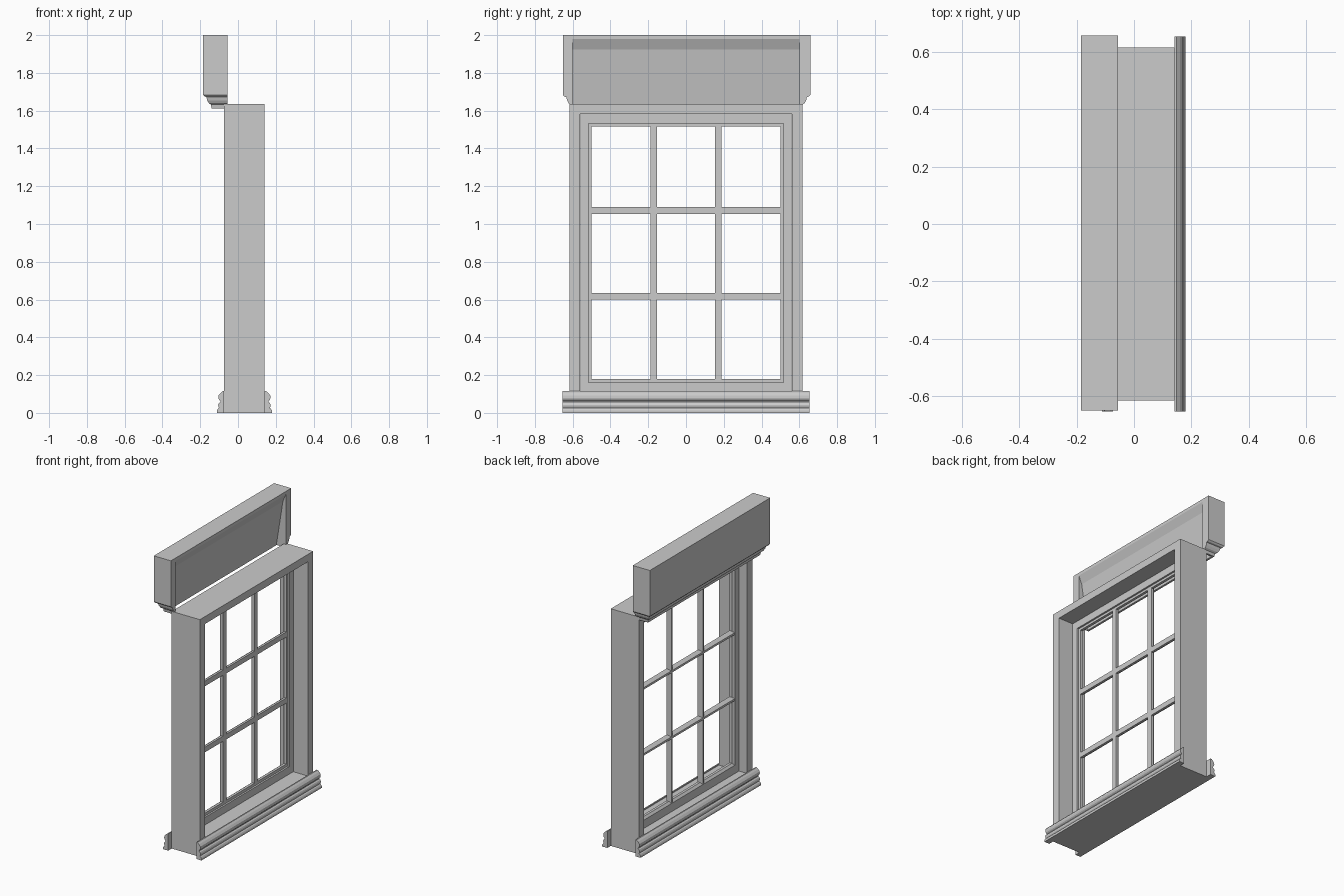
import bpy, bmesh

if "Cube" in bpy.data.objects:
    bpy.data.objects.remove(bpy.data.objects["Cube"])


def finish(name, bm):
    bmesh.ops.recalc_face_normals(bm, faces=bm.faces)
    me = bpy.data.meshes.new(name)
    bm.to_mesh(me)
    bm.free()
    ob = bpy.data.objects.new(name, me)
    bpy.context.collection.objects.link(ob)
    return ob


def prism(name, a, b):
    """Solid between two matching outlines."""
    bm = bmesh.new()
    va = [bm.verts.new(p) for p in a]
    vb = [bm.verts.new(p) for p in b]
    bm.faces.new(va)
    bm.faces.new(vb[::-1])
    n = len(va)
    for i in range(n):
        j = (i + 1) % n
        bm.faces.new((va[i], va[j], vb[j], vb[i]))
    return finish(name, bm)


def extrude_y(name, profile, y):
    return prism(name, [(x, -y, z) for x, z in profile], [(x, y, z) for x, z in profile])


def ring(name, section):
    """Rectangular frame; each section point is (x, half width, bottom, top)."""
    bm = bmesh.new()
    loops = [[bm.verts.new((x, sy * y, z)) for sy, z in ((-1, b), (1, b), (1, t), (-1, t))]
             for x, y, b, t in section]
    n = len(loops)
    for k in range(n):
        p, q = loops[k], loops[(k + 1) % n]
        for i in range(4):
            j = (i + 1) % 4
            bm.faces.new((p[i], p[j], q[j], q[i]))
    return finish(name, bm)


# Outer casing
X0, X1 = -0.073, 0.141
ring("casing", [(X0, .617, 0, 1.634), (X1, .617, 0, 1.634),
                (X1, .56, .107, 1.583), (X0, .56, .107, 1.583)])

# Sash with a stepped inner bead
ring("sash", [(-.013, .559, .108, 1.582), (.03, .559, .108, 1.582),
              (.03, .516, .16, 1.531), (.018, .516, .16, 1.531),
              (.018, .5, .18, 1.515), (0, .5, .18, 1.515),
              (-.013, .514, .165, 1.529)])

# Glazing bars, flat on one side and tapered on the other
bar = [(.018, -.018), (.018, .018), (.004, .018), (-.013, .007), (-.013, -.007), (.004, -.018)]
for i, y in enumerate((-.171, .171)):
    prism(f"vertical_bar_{i + 1}", [(x, y + w, .17) for x, w in bar],
          [(x, y + w, 1.525) for x, w in bar])
for i, z in enumerate((.617, 1.072)):
    extrude_y(f"horizontal_bar_{i + 1}", [(x, z + w) for x, w in bar], .51)

# Sill mouldings on both faces
mould = [(0, 0), (.039, 0), (.039, .012), (.034, .021), (.027, .026), (.031, .034),
         (.032, .043), (.028, .052), (.020, .058), (.020, .062), (.028, .07),
         (.031, .08), (.030, .092), (.020, .105), (.008, .115), (0, .115)]
extrude_y("inner_sill_moulding", [(X1 + d, z) for d, z in mould], .655)
extrude_y("outer_sill_moulding", [(X0 - d, z) for d, z in mould], .655)

# Header box with a moulded lower edge on the front and ends
steps = [(0, 2.0), (0, 1.684), (.008, 1.675), (.018, 1.672), (.022, 1.655),
         (.030, 1.640), (.042, 1.632), (.045, 1.612)]
bm = bmesh.new()
rows = []
for d, z in steps:
    y0, y1, x = -.652 + d, .658 - d, -.185 + d
    rows.append([bm.verts.new(c) for c in ((-.055, y0, z), (x, y0, z), (x, y1, z), (-.055, y1, z))])
for p, q in zip(rows, rows[1:]):
    for i in range(4):
        j = (i + 1) % 4
        bm.faces.new((p[i], p[j], q[j], q[i]))
bm.faces.new(rows[0])
bm.faces.new(rows[-1][::-1])
header = finish("header", bm)

# Sloped hollow in the back of the header
cut = extrude_y("header_cutter", [(-.055, 1.98), (-.078, 1.925), (-.125, 1.63), (-.127, 1.58),
                                  (.0, 1.58), (.0, 1.98)], .6)
cut.hide_render = True
mod = header.modifiers.new("hollow", "BOOLEAN")
mod.operation = "DIFFERENCE"
mod.solver = "EXACT"
mod.object = cut
bpy.context.view_layer.objects.active = header
bpy.ops.object.modifier_apply(modifier=mod.name)
bpy.data.objects.remove(cut)
